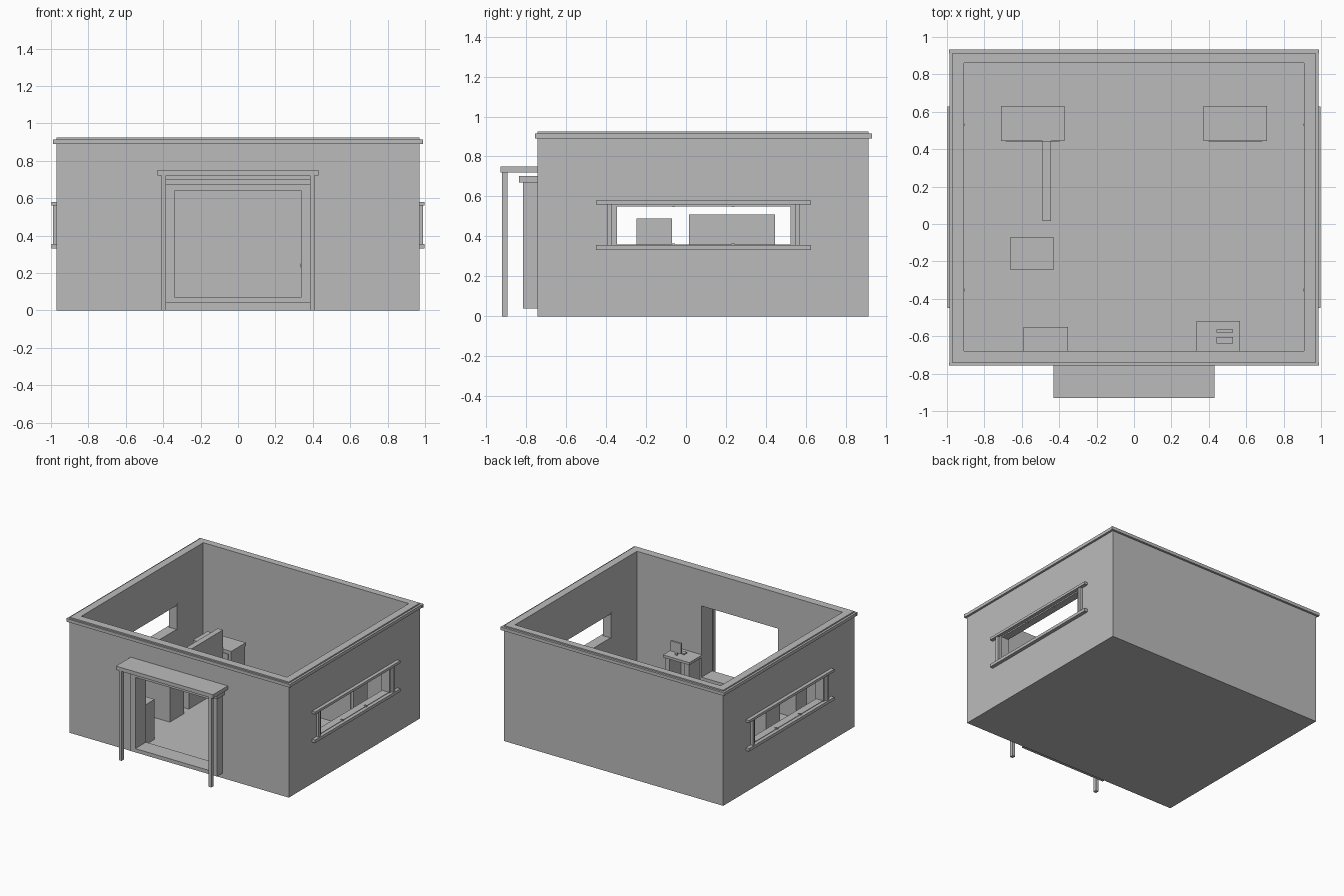
import bpy

if "Cube" in bpy.data.objects:
    bpy.data.objects.remove(bpy.data.objects["Cube"])

grey = bpy.data.materials.new("plain grey")
grey.diffuse_color = (0.5, 0.5, 0.5, 1.0)
grey.use_nodes = True
grey.node_tree.nodes["Principled BSDF"].inputs["Base Color"].default_value = grey.diffuse_color


def box(name, x0, x1, y0, y1, z0, z1):
    """Axis-aligned box given by its limits."""
    xs, ys, zs = sorted((x0, x1)), sorted((y0, y1)), sorted((z0, z1))
    verts = [(x, y, z) for z in zs for y in ys for x in xs]
    faces = [(0, 2, 3, 1), (4, 5, 7, 6), (0, 1, 5, 4),
             (2, 6, 7, 3), (0, 4, 6, 2), (1, 3, 7, 5)]
    mesh = bpy.data.meshes.new(name)
    mesh.from_pydata(verts, [], faces)
    mesh.materials.append(grey)
    obj = bpy.data.objects.new(name, mesh)
    bpy.context.collection.objects.link(obj)
    return obj


def cut(target, name, *limits):
    """Subtract a hidden box from the target."""
    cutter = box(name, *limits)
    cutter.hide_render = True
    cutter.hide_viewport = False
    cutter.display_type = 'WIRE'
    mod = target.modifiers.new(name, 'BOOLEAN')
    mod.operation = 'DIFFERENCE'
    mod.solver = 'EXACT'
    mod.object = cutter
    return cutter


# Walls and floor in one shell: room, doorway and both windows cut out
shell = box("walls_and_floor", -0.97, 0.97, -0.743, 0.915, 0, 0.925)
cutters = [
    cut(shell, "room_cutter", -0.91, 0.91, -0.68, 0.86, 0.04, 1.2),
    cut(shell, "door_cutter", -0.338, 0.338, -1.0, -0.5, 0.07, 0.64),
    cut(shell, "window_cutter", -1.2, 1.2, -0.347, 0.525, 0.36, 0.55),
]

# Bake the cuts and remove the helpers
bpy.context.view_layer.update()
baked = bpy.data.meshes.new_from_object(
    shell.evaluated_get(bpy.context.evaluated_depsgraph_get()))
shell.modifiers.clear()
shell.data = baked
for c in cutters:
    bpy.data.objects.remove(c)

# Coping around the wall top
box("coping_front", -0.99, 0.99, -0.757, -0.74, 0.89, 0.915)
box("coping_back", -0.99, 0.99, 0.912, 0.932, 0.89, 0.915)

for s, side in ((-1, "left"), (1, "right")):
    box("coping_" + side, s * 0.965, s * 0.987, -0.745, 0.915, 0.89, 0.915)

    # Porch post and door jamb
    box("porch_post_" + side, s * 0.385, s * 0.41, -0.922, -0.893, 0, 0.722)
    box("door_jamb_" + side, s * 0.338, s * 0.385, -0.815, -0.74, 0.04, 0.67)

    # Window trim: rails, uprights, lining and small divider stubs
    box("window_head_" + side, s * 0.965, s * 0.998, -0.45, 0.627, 0.56, 0.58)
    box("window_sill_" + side, s * 0.965, s * 0.998, -0.45, 0.627, 0.332, 0.356)
    for i, (a, b) in enumerate(((-0.395, -0.37), (0.545, 0.568))):
        box(f"window_upright_{side}_{i}", s * 0.965, s * 0.99, a, b, 0.356, 0.56)
    for i, (a, b) in enumerate(((-0.36, -0.345), (0.523, 0.537))):
        box(f"window_lining_{side}_{i}", s * 0.905, s * 0.977, a, b, 0.356, 0.56)
    for i, y in enumerate((-0.062, 0.235)):
        for j, z in enumerate((0.355, 0.546)):
            box(f"window_stub_{side}_{i}_{j}", s * 0.955, s * 0.977,
                y - 0.007, y + 0.007, z, z + 0.01)

    # Desk at the back: top, side panels and front panel
    xc = s * 0.542
    box("desk_top_" + side, xc - 0.17, xc + 0.17, 0.445, 0.63, 0.33, 0.357)
    for i, k in enumerate((-1, 1)):
        box(f"desk_end_{side}_{i}", xc + k * 0.145, xc + k * 0.165,
            0.45, 0.625, 0.04, 0.33)
    box("desk_front_" + side, xc - 0.145, xc + 0.145, 0.44, 0.46, 0.04, 0.33)

# Door frame head and threshold, lintel cap, porch roof
box("door_head", -0.338, 0.338, -0.815, -0.74, 0.64, 0.67)
box("door_threshold", -0.338, 0.338, -0.815, -0.74, 0.04, 0.07)
box("door_lintel", -0.4, 0.4, -0.837, -0.74, 0.67, 0.702)
box("porch_roof", -0.43, 0.43, -0.93, -0.74, 0.72, 0.75)

# Partition, tall cabinet and low cabinet
box("partition", -0.49, -0.445, 0.015, 0.445, 0.04, 0.51)
box("tall_cabinet", -0.66, -0.43, -0.247, -0.07, 0.04, 0.49)
box("low_cabinet", -0.59, -0.352, -0.68, -0.55, 0.04, 0.36)

# Side table with screen and keyboard
box("table_top", 0.333, 0.567, -0.68, -0.518, 0.23, 0.25)
for i, x in enumerate((0.345, 0.515)):
    box(f"table_leg_{i}", x, x + 0.04, -0.67, -0.53, 0.04, 0.23)
box("screen", 0.44, 0.53, -0.58, -0.563, 0.272, 0.355)
box("screen_neck", 0.475, 0.495, -0.577, -0.566, 0.25, 0.272)
box("keyboard", 0.44, 0.53, -0.64, -0.605, 0.25, 0.26)
